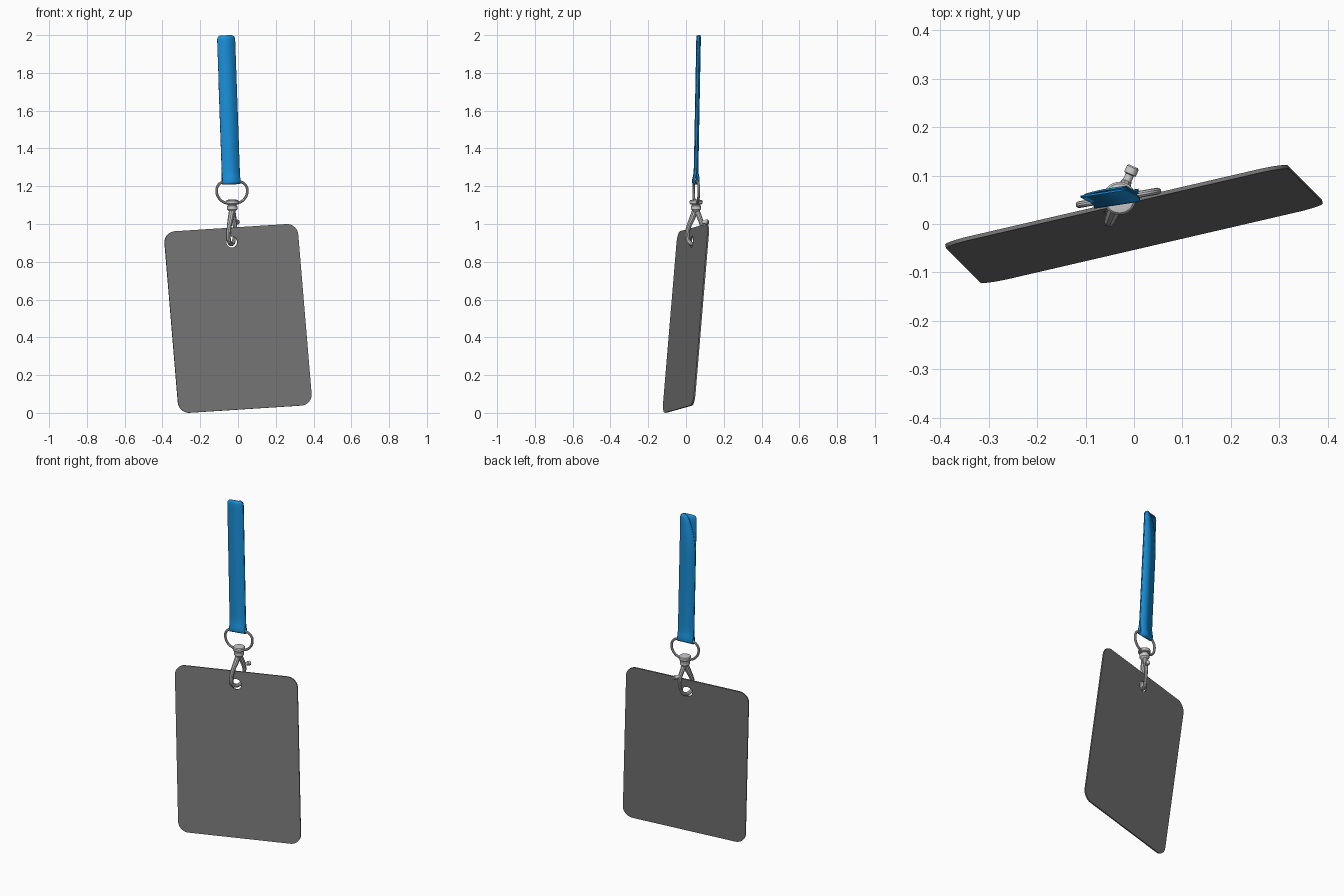
import bpy, bmesh, math
from mathutils import Vector, Matrix

if "Cube" in bpy.data.objects:
    bpy.data.objects.remove(bpy.data.objects["Cube"])


def material(name, rgb):
    m = bpy.data.materials.new(name)
    m.diffuse_color = (*rgb, 1)
    m.use_nodes = True
    m.node_tree.nodes["Principled BSDF"].inputs["Base Color"].default_value = m.diffuse_color
    return m


blue = material("blue_webbing", (0.01, 0.28, 0.70))
dark = material("dark_card", (0.18, 0.18, 0.18))


def frame(origin, right, up):
    """Matrix with local x = right, y = depth, z = up."""
    w = Vector(up).normalized()
    r = Vector(right)
    r = (r - w * r.dot(w)).normalized()
    m = Matrix((r, w.cross(r), w)).transposed().to_4x4()
    m.translation = Vector(origin)
    return m


def finish(obj, mat=None, angle=35):
    if mat:
        obj.data.materials.append(mat)
    bpy.ops.object.select_all(action='DESELECT')
    obj.select_set(True)
    bpy.context.view_layer.objects.active = obj
    if obj.type == 'CURVE':
        bpy.ops.object.convert(target='MESH')
        obj = bpy.context.view_layer.objects.active
        bm = bmesh.new()
        bm.from_mesh(obj.data)
        bmesh.ops.remove_doubles(bm, verts=bm.verts, dist=1e-5)
        bmesh.ops.recalc_face_normals(bm, faces=bm.faces)
        bm.to_mesh(obj.data)
        bm.free()
    bpy.ops.object.shade_smooth_by_angle(angle=math.radians(angle))
    return obj


def add(name, data, m):
    obj = bpy.data.objects.new(name, data)
    bpy.context.collection.objects.link(obj)
    obj.matrix_world = m
    return obj


def tube(name, pts, radius, m, radii=None, cyclic=False):
    """Round rod through (x, z) points of a local frame."""
    c = bpy.data.curves.new(name, 'CURVE')
    c.dimensions = '3D'
    c.bevel_depth, c.bevel_resolution, c.resolution_u = radius, 3, 6
    c.use_fill_caps = True
    s = c.splines.new('BEZIER')
    s.bezier_points.add(len(pts) - 1)
    for i, (p, (x, z)) in enumerate(zip(s.bezier_points, pts)):
        p.co = (x, 0, z)
        p.handle_left_type = p.handle_right_type = 'AUTO'
        p.radius = radii[i] if radii else 1
    s.use_cyclic_u = cyclic
    return finish(add(name, c, m))


def lathe(name, profile, m, n=32):
    bm = bmesh.new()
    rings = [[bm.verts.new((r * math.cos(2 * math.pi * i / n), r * math.sin(2 * math.pi * i / n), z))
              for i in range(n)] for r, z in profile]
    for a, b in zip(rings, rings[1:]):
        for i in range(n):
            j = (i + 1) % n
            bm.faces.new((a[i], a[j], b[j], b[i]))
    bm.faces.new(rings[0][::-1])
    bm.faces.new(rings[-1])
    me = bpy.data.meshes.new(name)
    bm.to_mesh(me)
    bm.free()
    return finish(add(name, me, m))


# Card: rounded rectangle with a punched hole
def arc(cx, cy, r, a0, a1, n):
    return [(cx + r * math.cos(math.radians(a0 + (a1 - a0) * i / n)),
             cy + r * math.sin(math.radians(a0 + (a1 - a0) * i / n))) for i in range(n + 1)]


outline = []
for k, (sx, sy) in enumerate([(1, 1), (-1, 1), (-1, -1), (1, -1)]):
    outline += arc(sx * 0.3036, sy * 0.4236, 0.06, 90 * k, 90 * k + 90, 10)
c = bpy.data.curves.new("card", 'CURVE')
c.dimensions, c.fill_mode, c.extrude = '2D', 'BOTH', 0.004
for loop in (outline, arc(0, 0.408, 0.03, 0, 360, 28)[:-1]):
    s = c.splines.new('POLY')
    s.points.add(len(loop) - 1)
    for p, (x, y) in zip(s.points, loop):
        p.co = (x, y, 0, 1)
    s.use_cyclic_u = True
card_frame = frame((0, 0, 0.5), (0.97, 0.225, 0.065), (-0.083, 0.083, 0.993))
finish(add("card", c, card_frame @ Matrix.Rotation(math.pi / 2, 4, 'X')), dark)

# Strap: webbing looped round the ring, two layers running to the top
H, HW, R = 0.79, 0.048, 0.022


def half_width(h):
    d = max(0, h - (H - R))
    return HW - R + math.sqrt(max(0, R * R - d * d))


heights = [H - R + R * math.sin(math.radians(a)) for a in (80, 60, 40, 20, 0)]
heights += [0.74, 0.70, 0.66, 0.62, 0.58, 0.54, 0.50, 0.3, 0.1, 0.06, 0.045, 0.03]


def depth(h):
    t = min(1, max(0, (h - 0.013) / 0.06))
    return 0.003 + 0.009 * (1 - t * t * (3 - 2 * t))


rows = [(-depth(h), h, -half_width(h), half_width(h)) for h in heights]
rows += [(n, h, -HW, HW) for n, h in arc(0, 0.013, 0.0115, 180, 360, 10)]
for h in reversed(heights):
    inset = 0.055 * max(0, (h - 0.5) / (H - 0.5)) ** 2.5
    rows.append((depth(h), h, -half_width(h) + inset, half_width(h)))
bm = bmesh.new()
vs = [(bm.verts.new((l, n, h)), bm.verts.new((r, n, h))) for n, h, l, r in rows]
for a, b in zip(vs, vs[1:]):
    bm.faces.new((a[0], b[0], b[1], a[1]))
me = bpy.data.meshes.new("strap")
bm.to_mesh(me)
bm.free()
strap = finish(add("strap", me, frame((-0.036, 0.052, 1.21), (0.985, 0.15, 0), (-0.028, 0.015, 0.79))), blue)
sol = strap.modifiers.new("thickness", 'SOLIDIFY')
sol.thickness, sol.offset = 0.004, 0

# D-shaped ring
half = [(0.045, 1.224), (0.074, 1.205), (0.082, 1.17), (0.066, 1.132), (0.035, 1.112)]
ring = [(0, 1.224)] + half + [(0, 1.107)] + [(-x, z) for x, z in reversed(half)]
tube("d_ring", ring, 0.007, frame((-0.032, 0.054, 0), (0.985, 0.17, 0), (0, 0, 1)), cyclic=True)

# Swivel collar
clip = frame((-0.03, 0.053, 0), (0.4, 0.917, 0), (0, 0, 1))
lathe("swivel", [(0.012, 1.06), (0.022, 1.073), (0.027, 1.078), (0.027, 1.096), (0.022, 1.099), (0.022, 1.103),
                 (0.031, 1.105), (0.034, 1.109), (0.034, 1.122), (0.030, 1.127), (0.018, 1.129)], clip)

# Hook passing through the card hole, its sprung gate and thumb knob
tube("hook", [(0, 1.085), (-0.02, 1.035), (-0.042, 0.985), (-0.051, 0.94), (-0.042, 0.907),
              (-0.015, 0.893), (0.014, 0.903), (0.026, 0.93)], 0.012, clip,
     [1.3, 1.3, 1.05, 1, 0.95, 0.9, 0.85, 0.7])
tube("gate", [(0, 1.08), (0.018, 1.04), (0.032, 1.0), (0.034, 0.96), (0.028, 0.925)], 0.011, clip,
     [1.3, 1.25, 1.1, 0.85, 0.7])
knob = clip @ Matrix.Translation((0.025, 0, 1.01)) @ Matrix.Rotation(math.pi / 2, 4, 'Y')
lathe("gate_knob", [(0.009, 0), (0.009, 0.028), (0.013, 0.030), (0.013, 0.044), (0.010, 0.047)], knob, 20)
